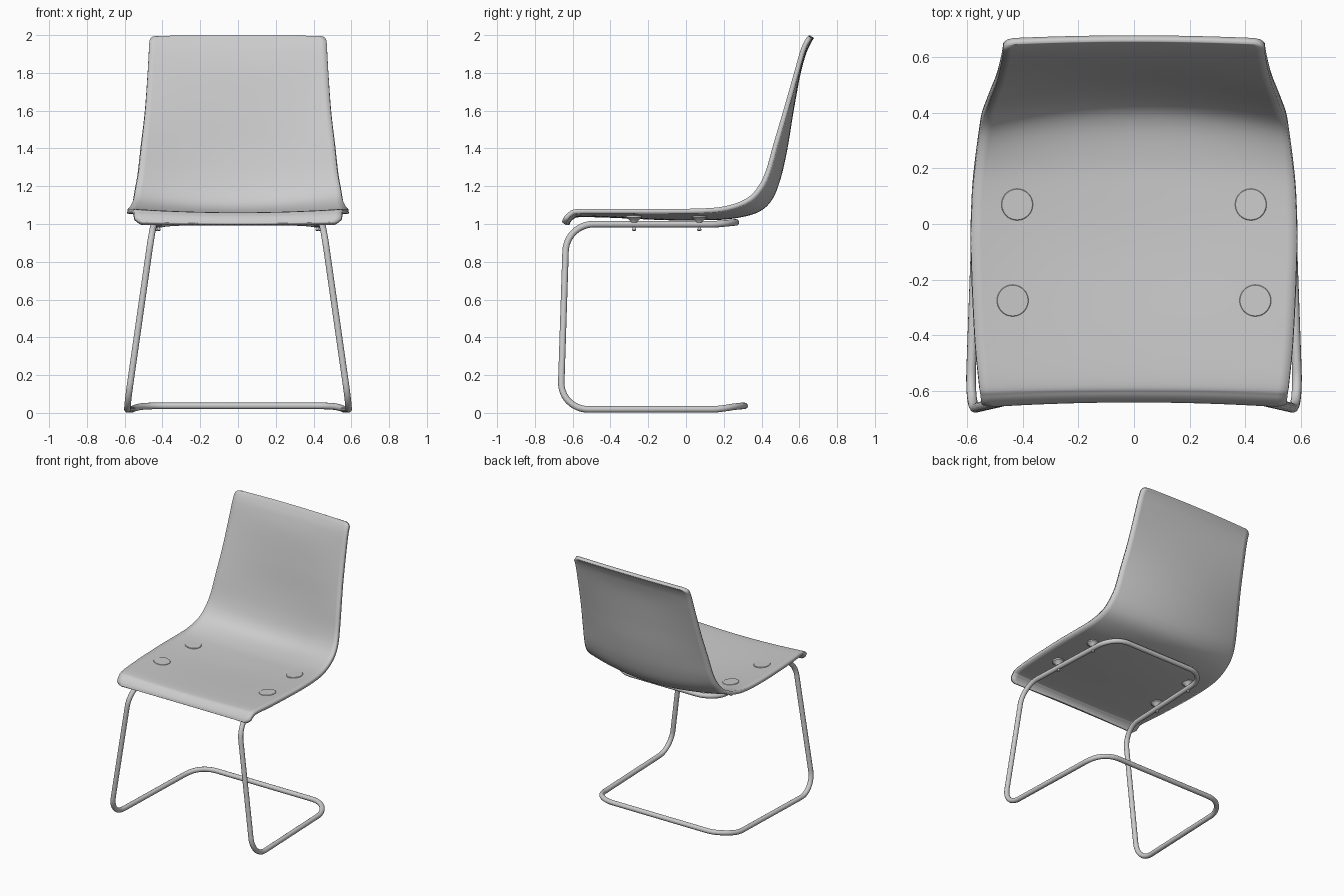
import bpy, math
from mathutils import Vector

if "Cube" in bpy.data.objects:
    bpy.data.objects.remove(bpy.data.objects["Cube"])

# Shell stations: edge y, edge z, centre y, centre z, half width (front lip to top of back)
STATIONS = [
    (-.657, 1.010, -.641, 1.002, .545),
    (-.647, 1.035, -.632, 1.024, .548),
    (-.620, 1.063, -.607, 1.048, .551),
    (-.575, 1.079, -.565, 1.061, .556),
    (-.400, 1.080, -.400, 1.058, .572),
    (-.100, 1.080, -.100, 1.045, .584),
    (.100, 1.083, .100, 1.045, .580),
    (.220, 1.097, .235, 1.052, .568),
    (.320, 1.135, .360, 1.080, .552),
    (.380, 1.195, .430, 1.135, .540),
    (.422, 1.280, .475, 1.240, .525),
    (.462, 1.420, .512, 1.400, .510),
    (.515, 1.600, .545, 1.600, .491),
    (.572, 1.800, .582, 1.800, .478),
    (.603, 1.910, .613, 1.910, .472),
    (.625, 1.965, .637, 1.965, .469),
    (.646, 1.996, .656, 1.998, .467),
]


def catmull(pts, steps):
    """Smooth curve through all stations."""
    vs = [Vector(p) for p in pts]
    vs = [2 * vs[0] - vs[1]] + vs + [2 * vs[-1] - vs[-2]]
    out = []
    for a, b, c, d in zip(vs, vs[1:], vs[2:], vs[3:]):
        for k in range(steps):
            t = k / steps
            out.append(.5 * (2 * b + (c - a) * t + (2 * a - 5 * b + 4 * c - d) * t * t
                             + (3 * b - a - 3 * c + d) * t ** 3))
    return out + [vs[-2]]


def mesh_object(name, verts, faces):
    me = bpy.data.meshes.new(name)
    me.from_pydata(verts, [], faces)
    ob = bpy.data.objects.new(name, me)
    bpy.context.collection.objects.link(ob)
    return ob


def smooth(ob, angle=40):
    bpy.ops.object.select_all(action='DESELECT')
    ob.select_set(True)
    bpy.context.view_layer.objects.active = ob
    bpy.ops.object.shade_smooth_by_angle(angle=math.radians(angle))


# One-piece seat and back shell
rows = catmull(STATIONS, 7)
lengths = [0]
for a, b in zip(rows, rows[1:]):
    lengths.append(lengths[-1] + math.hypot(b[2] - a[2], b[3] - a[3]))
N, R = 32, .035
verts, faces = [], []
for (ey, ez, cy, cz, hw), s in zip(rows, lengths):
    d = min(s, lengths[-1] - s, R)
    hw += math.sqrt(R * R - (R - d) ** 2) - R          # rounded corners
    for i in range(N + 1):
        u = 2 * i / N - 1
        verts.append((hw * u, cy + (ey - cy) * u * u, cz + (ez - cz) * u * u))
for j in range(len(rows) - 1):
    for i in range(N):
        k = j * (N + 1) + i
        faces.append((k, k + 1, k + N + 2, k + N + 1))
shell = mesh_object("seat_shell", verts, faces)
sol = shell.modifiers.new("thickness", 'SOLIDIFY')
sol.thickness, sol.offset = .025, -1
smooth(shell)


# Bent tube frame
def fillet(p, c, n, r, steps=12):
    """Arc of radius r replacing corner c between p and n."""
    a, b = (p - c).normalized(), (n - c).normalized()
    half = a.angle(b) / 2
    centre = c + (a + b).normalized() * (r / math.sin(half))
    s = c + a * (r / math.tan(half)) - centre
    e = c + b * (r / math.tan(half)) - centre
    ang = s.angle(e)
    return [centre + (s * math.sin((1 - t) * ang) + e * math.sin(t * ang)) / math.sin(ang)
            for t in (k / steps for k in range(steps + 1))]


corners = [((0, .264, .999), 0), ((.411, .264, .999), .15), ((.450, -.633, .999), .15),
           ((.590, -.665, .019), .14), ((.555, .310, .019), .17), ((0, .310, .019), 0)]
half = []
for k, (c, r) in enumerate(corners):
    c = Vector(c)
    half += fillet(Vector(corners[k - 1][0]), c, Vector(corners[k + 1][0]), r) if r else [c]
for p in half:                                          # rear bars lift slightly
    t = max(0, min(1, (p.y - .14) / .17))
    p.z += t * t * (3 - 2 * t) * (.018 if p.z < .5 else .012)
loop = half + [Vector((-p.x, p.y, p.z)) for p in half[-2:0:-1]]
cu = bpy.data.curves.new("tube_frame", 'CURVE')
cu.dimensions = '3D'
cu.bevel_depth, cu.bevel_resolution = .0175, 4
sp = cu.splines.new('POLY')
sp.points.add(len(loop) - 1)
for q, p in zip(sp.points, loop):
    q.co = (*p, 1)
sp.use_cyclic_u = True
frame = bpy.data.objects.new("tube_frame", cu)
bpy.context.collection.objects.link(frame)
frame.select_set(True)
bpy.context.view_layer.objects.active = frame
bpy.ops.object.select_all(action='DESELECT')
frame.select_set(True)
bpy.ops.object.convert(target='MESH')
smooth(bpy.context.object, 60)


# Mounts: seat disc, tapered pad and screw, four times
def lathe(name, profile, loc, tilt=0, n=32):
    vs = [(r * math.cos(2 * math.pi * i / n), r * math.sin(2 * math.pi * i / n), z)
          for r, z in profile for i in range(n)]
    fs = [(j * n + i, j * n + (i + 1) % n, (j + 1) * n + (i + 1) % n, (j + 1) * n + i)
          for j in range(len(profile) - 1) for i in range(n)]
    fs += [tuple(range(n))[::-1], tuple(range((len(profile) - 1) * n, len(profile) * n))]
    ob = mesh_object(name, vs, fs)
    ob.location, ob.rotation_euler.y = loc, tilt
    smooth(ob)


def seat_height(x, y):
    ey, ez, cy, cz, hw = min(rows[:60], key=lambda r: abs(r[2] - y))
    return cz + (ez - cz) * (x / hw) ** 2


for side, sx in (("right", 1), ("left", -1)):
    for end, x, y in (("rear", .42, .07), ("front", .436, -.275)):
        z = seat_height(x, y)
        tilt = -sx * math.atan((seat_height(x + .02, y) - z) / .02)
        tag = f"{end}_{side}"
        lathe("seat_disc_" + tag, [(.057, -.012), (.057, .002), (.055, .004)], (sx * x, y, z), tilt)
        lathe("mount_pad_" + tag, [(.018, 1.008), (.024, 1.02), (.042, 1.034), (.042, 1.046)],
              (sx * x, y, 0))
        lathe("screw_" + tag, [(.005, .963), (.011, .967), (.011, .973), (.007, .978), (.007, 1.0)],
              (sx * x, y, 0), n=16)
